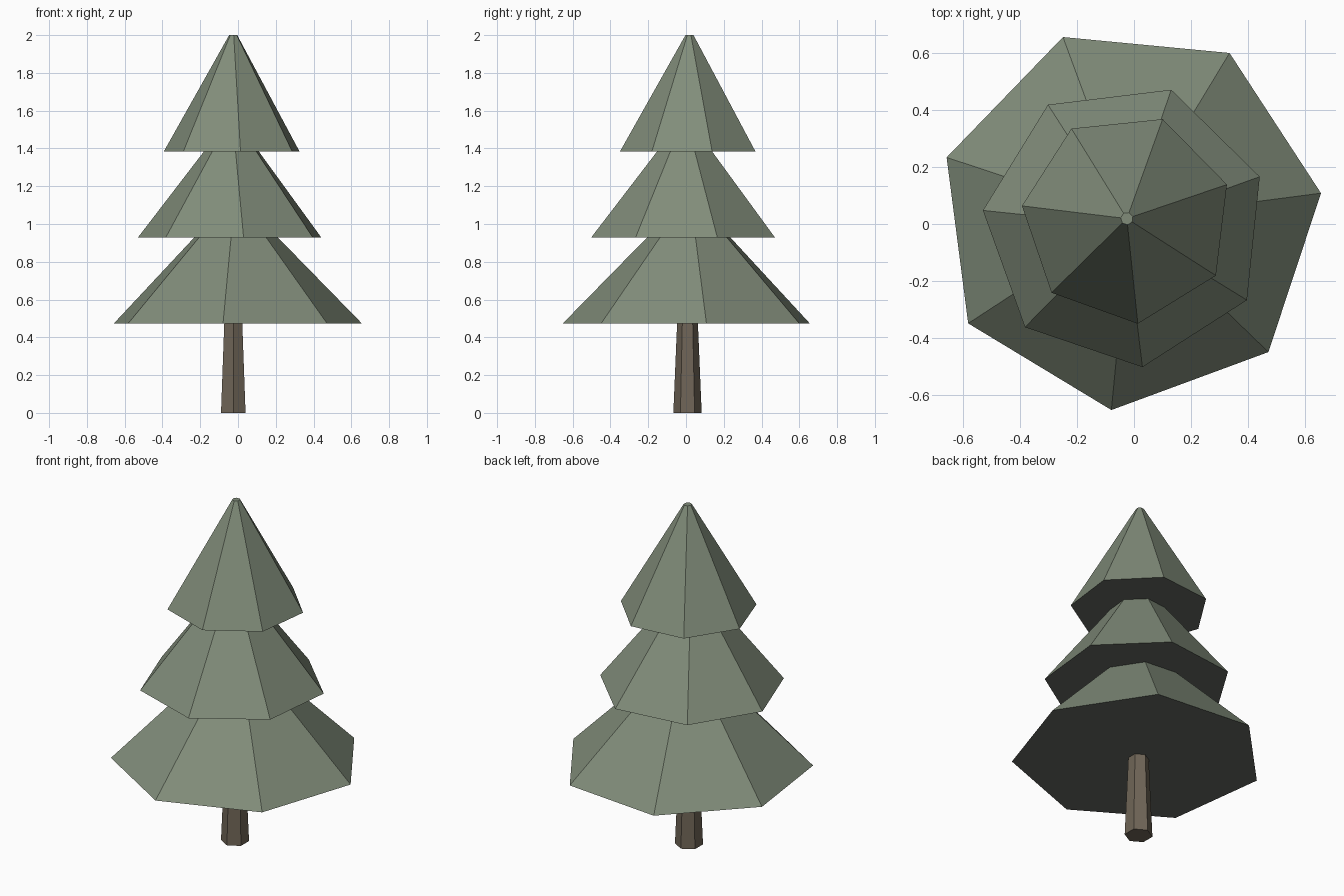
import bpy
import math

# Remove the default cube
cube = bpy.data.objects.get("Cube")
if cube:
    bpy.data.objects.remove(cube, do_unlink=True)


def make_material(name, rgb):
    mat = bpy.data.materials.new(name)
    mat.use_nodes = True
    color = (*rgb, 1.0)
    mat.diffuse_color = color
    bsdf = next(n for n in mat.node_tree.nodes if n.type == 'BSDF_PRINCIPLED')
    bsdf.inputs["Base Color"].default_value = color
    return mat


def frustum(name, sides, center, z, radii, angle, side_mat, base_mat):
    """Flat-shaded tapered prism; angle (degrees) places its first corner."""
    verts = []
    for height, radius in zip(z, radii):
        for i in range(sides):
            a = math.radians(angle) + math.tau * i / sides
            verts.append((center[0] + radius * math.cos(a),
                          center[1] + radius * math.sin(a), height))
    faces = [tuple(reversed(range(sides))), tuple(range(sides, 2 * sides))]
    for i in range(sides):
        j = (i + 1) % sides
        faces.append((i, j, sides + j, sides + i))
    mesh = bpy.data.meshes.new(name)
    mesh.from_pydata(verts, [], faces)
    mesh.materials.append(side_mat)
    mesh.materials.append(base_mat)
    # The downward face takes the base colour
    for poly in mesh.polygons:
        poly.material_index = 1 if poly.normal.z < -0.9 else 0
    obj = bpy.data.objects.new(name, mesh)
    bpy.context.collection.objects.link(obj)
    return obj


foliage = make_material("sage green", (0.22, 0.265, 0.195))
shade = make_material("dark grey green", (0.13, 0.14, 0.125))
bark = make_material("bark brown", (0.16, 0.13, 0.095))

# Trunk: six-sided, narrowing upwards into the lowest tier
frustum("trunk", 6, (-0.025, 0.008), (0, 0.5), (0.075, 0.054), 90, bark, bark)

# Foliage: three seven-sided tiers with darker undersides, each turned and shifted a little
tiers = (
    ("lower_branches", (-0.015, 0.021), (0.473, 1.13), (0.677, 0.03), 7.4),
    ("middle_branches", (-0.031, -0.004), (0.928, 1.55), (0.502, 0.022), 19.8),
    ("top_branches", (-0.025, 0.019), (1.383, 2.0), (0.371, 0.022), 18.8),
)
for name, center, z, radii, angle in tiers:
    frustum(name, 7, center, z, radii, angle, foliage, shade)
